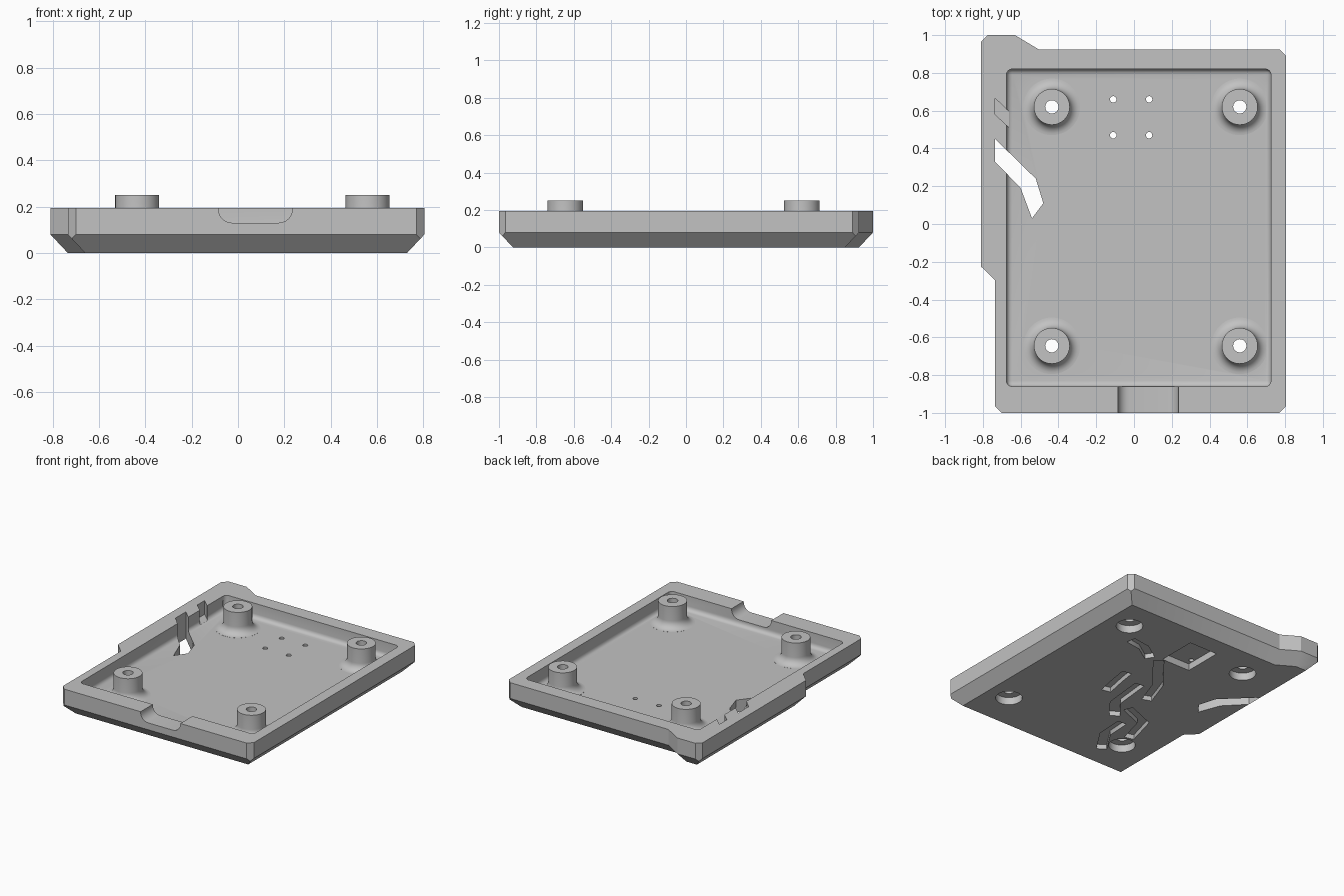
import bpy, bmesh, math
from mathutils import Vector

cube = bpy.data.objects.get("Cube")
if cube:
    bpy.data.objects.remove(cube, do_unlink=True)

grey = bpy.data.materials.new("plain_grey")
grey.use_nodes = True
grey.diffuse_color = (0.54, 0.54, 0.54, 1)
grey.node_tree.nodes["Principled BSDF"].inputs["Base Color"].default_value = (0.54, 0.54, 0.54, 1)

TOP, FLOOR, BOSS_TOP = 0.195, 0.09, 0.25
CHAMFER_H, INSET = 0.08, 0.075
BOSSES = [(x, y) for x in (-0.435, 0.56) for y in (-0.645, 0.62)]


def to_object(name, bm):
    bmesh.ops.recalc_face_normals(bm, faces=bm.faces[:])
    mesh = bpy.data.meshes.new(name)
    bm.to_mesh(mesh)
    bm.free()
    mesh.materials.append(grey)
    obj = bpy.data.objects.new(name, mesh)
    bpy.context.collection.objects.link(obj)
    return obj


def offset(points, d, closed=True):
    """Mitred offset to the left of a path."""
    pts = [Vector(p) for p in points]
    n, out = len(pts), []
    for i, p in enumerate(pts):
        dirs = []
        if closed or i > 0:
            dirs.append((p - pts[i - 1]).normalized())
        if closed or i < n - 1:
            dirs.append((pts[(i + 1) % n] - p).normalized())
        normals = [Vector((-t.y, t.x)) for t in dirs]
        m = sum(normals, Vector((0, 0))).normalized()
        out.append(p + m * (d / m.dot(normals[0])))
    return out


def loft(rings):
    """Solid through rings given as (2D points, z)."""
    bm = bmesh.new()
    loops = [[bm.verts.new((p[0], p[1], z)) for p in pts] for pts, z in rings]
    n = len(loops[0])
    for a, b in zip(loops, loops[1:]):
        for i in range(n):
            j = (i + 1) % n
            bm.faces.new((a[i], a[j], b[j], b[i]))
    bm.faces.new(loops[0][::-1])
    bm.faces.new(loops[-1])
    return bm


def prism(name, pts, z0, z1):
    return to_object(name, loft([(pts, z0), (pts, z1)]))


def circle(x, y, r, n=48):
    return [(x + r * math.cos(math.tau * i / n), y + r * math.sin(math.tau * i / n)) for i in range(n)]


def box(x0, x1, y0, y1):
    return [(x0, y0), (x1, y0), (x1, y1), (x0, y1)]


def rounded_box(name, rect, z0, z1, r, chosen, segments=6):
    """Box whose edges picked by the rule are rounded."""
    bm = loft([(rect, z0), (rect, z1)])
    edges = [e for e in bm.edges if chosen(e.verts[0].co, e.verts[1].co)]
    bmesh.ops.bevel(bm, geom=edges, offset=r, segments=segments, profile=0.5, affect='EDGES')
    return to_object(name, bm)


# Tray body: chamfered underside, then four clipped outer corners
outline = [(-0.735, -1), (0.805, -1), (0.805, 0.925), (-0.505, 0.925),
           (-0.63, 1), (-0.81, 1), (-0.81, -0.225), (-0.735, -0.30)]
bm = loft([(offset(outline, INSET), 0), (outline, CHAMFER_H), (outline, TOP)])
for (x, y), sx, sy in [(outline[0], -1, -1), (outline[1], 1, -1), (outline[2], 1, 1), (outline[5], -1, 1)]:
    cut = bmesh.ops.bisect_plane(bm, geom=bm.verts[:] + bm.edges[:] + bm.faces[:],
                                 plane_co=(x - sx * 0.035, y, 0), plane_no=(sx, sy, 0), clear_outer=True)
    rim = [g for g in cut["geom_cut"] if isinstance(g, bmesh.types.BMEdge)]
    bmesh.ops.contextual_create(bm, geom=rim)
tray = to_object("tray", bm)


def combine(tool, operation='DIFFERENCE'):
    tool.hide_render = True
    mod = tray.modifiers.new("cut", 'BOOLEAN')
    mod.operation, mod.solver, mod.object = operation, 'EXACT', tool
    bpy.context.view_layer.objects.active = tray
    bpy.ops.object.modifier_apply(modifier=mod.name)
    bpy.data.objects.remove(tool, do_unlink=True)


# Inner pocket with rounded corners and floor fillet
combine(rounded_box("pocket", box(-0.675, 0.725, -0.86, 0.82), FLOOR, 0.4, 0.03,
                    lambda a, b: min(a.z, b.z) < 0.2))

# Cable notch in the front wall
combine(rounded_box("cable_notch", box(-0.085, 0.235, -1.1, -0.82), 0.13, 0.4, 0.06,
                    lambda a, b: max(a.z, b.z) < 0.2 and abs(a.x - b.x) < 0.01))

# Screw bosses flaring into the floor
FILLET, RADIUS = 0.055, 0.095
for x, y in BOSSES:
    rings = [(circle(x, y, RADIUS + FILLET), 0.07)]
    for k in range(9):
        a = math.pi / 2 * k / 8
        rings.append((circle(x, y, RADIUS + FILLET * (1 - math.sin(a))),
                      FLOOR + 0.0005 + FILLET * (1 - math.cos(a))))
    rings.append((circle(x, y, RADIUS), BOSS_TOP))
    combine(to_object("boss", loft(rings)), 'UNION')

# Screw holes with wide recesses for the heads underneath
for x, y in BOSSES:
    combine(prism("head_recess", circle(x, y, 0.09), -0.1, 0.055))
    combine(prism("screw_hole", circle(x, y, 0.035, 32), -0.2, 0.5))

# Square recess below, with four pin holes
combine(prism("square_recess", box(-0.13, 0.1, 0.42, 0.71), -0.1, 0.05))
for x in (-0.11, 0.08):
    for y in (0.47, 0.66):
        combine(prism("pin_hole", circle(x, y, 0.017, 20), -0.2, 0.5))

# Slanted slot right through the side, and a shallower notch behind it
combine(prism("side_slot", [(-0.735, 0.45), (-0.735, 0.33), (-0.6, 0.19), (-0.54, 0.03),
                            (-0.48, 0.11), (-0.52, 0.24)], -0.2, 0.5))
combine(prism("side_notch", [(-0.735, 0.665), (-0.735, 0.58), (-0.65, 0.50), (-0.65, 0.585)], 0.095, 0.5))

# Bent decorative grooves on the underside
grooves = [
    [(0.43, 0.48), (0.30, 0.46), (0.18, 0.38)],
    [(0.11, 0.39), (-0.10, 0.13), (-0.17, -0.07)],
    [(0.17, 0.13), (0.15, 0.0), (0.12, -0.15)],
    [(0.0, 0.06), (-0.03, -0.23), (-0.14, -0.37)],
    [(-0.15, -0.24), (-0.35, -0.32), (-0.41, -0.54)],
    [(-0.24, -0.41), (-0.25, -0.60), (-0.36, -0.77)],
]
for path in grooves:
    strip = offset(path, -0.035, False) + offset(path, 0.035, False)[::-1]
    combine(prism("groove", strip, -0.1, 0.035))

# Smooth the fillets, keep the hard edges
bpy.ops.object.select_all(action='DESELECT')
tray.select_set(True)
bpy.context.view_layer.objects.active = tray
bpy.ops.object.shade_smooth_by_angle(angle=math.radians(30))
